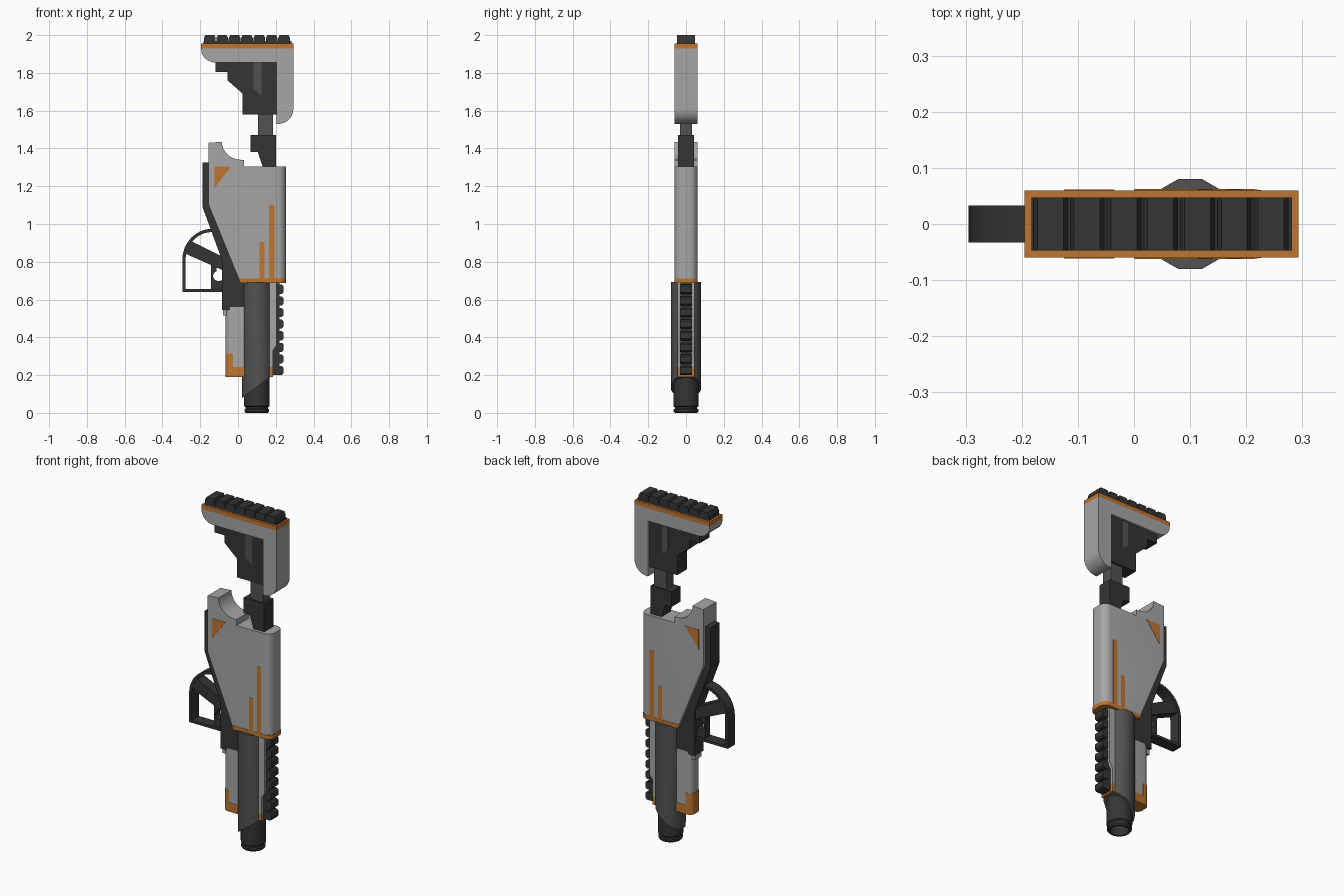
import bpy, bmesh, math

cube = bpy.data.objects.get("Cube")
if cube:
    bpy.data.objects.remove(cube, do_unlink=True)


def material(name, rgb):
    m = bpy.data.materials.new(name)
    m.use_nodes = True
    m.diffuse_color = (*rgb, 1)
    m.node_tree.nodes["Principled BSDF"].inputs["Base Color"].default_value = (*rgb, 1)
    return m


LIGHT = material("light_grey", (0.38, 0.38, 0.38))
MID = material("mid_grey", (0.085, 0.085, 0.085))
DARK = material("dark_grey", (0.035, 0.035, 0.035))
ORANGE = material("orange", (0.52, 0.18, 0.03))


def finish(name, bm, mat):
    bmesh.ops.recalc_face_normals(bm, faces=bm.faces)
    mesh = bpy.data.meshes.new(name)
    bm.to_mesh(mesh)
    bm.free()
    mesh.materials.append(mat)
    ob = bpy.data.objects.new(name, mesh)
    bpy.context.collection.objects.link(ob)
    bpy.ops.object.select_all(action="DESELECT")
    ob.select_set(True)
    bpy.context.view_layer.objects.active = ob
    bpy.ops.object.shade_smooth_by_angle(angle=math.radians(35))
    return ob


def prism(name, pts, half, mat, round_x=None, radius=0.04):
    """Extrude an x-z profile through y; optionally round the upright edges at round_x."""
    bm = bmesh.new()
    face = bm.faces.new([bm.verts.new((x, -half, z)) for x, z in pts])
    ext = bmesh.ops.extrude_face_region(bm, geom=[face])
    moved = [v for v in ext["geom"] if isinstance(v, bmesh.types.BMVert)]
    bmesh.ops.translate(bm, verts=moved, vec=(0, 2 * half, 0))
    if round_x is not None:
        edges = [e for e in bm.edges
                 if all(abs(v.co.x - round_x) < 1e-4 for v in e.verts)
                 and abs(e.verts[0].co.y - e.verts[1].co.y) < 1e-4]
        bmesh.ops.bevel(bm, geom=edges, offset=radius, segments=5,
                        profile=0.5, affect="EDGES")
    return finish(name, bm, mat)


def box(name, x0, x1, z0, z1, half, mat, **kw):
    return prism(name, [(x0, z0), (x1, z0), (x1, z1), (x0, z1)], half, mat, **kw)


def arc(cx, cz, rx, rz, a0, a1, n=8):
    angles = [math.radians(a0 + (a1 - a0) * i / n) for i in range(n + 1)]
    return [(cx + rx * math.cos(a), cz + rz * math.sin(a)) for a in angles]


def lathe(name, profile, cx, sides, mat):
    """Join rings of (radius, z) around an upright axis."""
    bm = bmesh.new()
    rings = []
    for r, z in profile:
        ring = []
        for i in range(sides):
            a = 2 * math.pi * (i + 0.5) / sides
            ring.append(bm.verts.new((cx + r * math.cos(a), r * math.sin(a), z)))
        rings.append(ring)
    for a, b in zip(rings, rings[1:]):
        for i in range(sides):
            j = (i + 1) % sides
            bm.faces.new((a[i], a[j], b[j], b[i]))
    bm.faces.new(rings[0])
    bm.faces.new(rings[-1])
    return finish(name, bm, mat)


# Stock with ridged butt pad
box("butt_plate", -0.195, 0.293, 1.93, 1.955, 0.06, ORANGE)
box("butt_pad_base", -0.183, 0.282, 1.955, 1.968, 0.047, DARK)
for i in range(7):
    x = -0.18 + 0.0655 * i
    prism(f"butt_pad_ridge_{i + 1}",
          [(x, 1.96), (x + 0.062, 1.96), (x + 0.062, 1.985), (x + 0.054, 2.0),
           (x + 0.008, 2.0), (x, 1.985)], 0.047, DARK)
prism("stock_shell",
      [(-0.195, 1.93)] + arc(-0.12, 1.925, 0.075, 0.07, 180, 270)
      + [(0.205, 1.855), (0.205, 1.53)] + arc(0.215, 1.61, 0.078, 0.08, 270, 360)
      + [(0.293, 1.93)], 0.06, LIGHT)
prism("stock_core",
      [(-0.12, 1.86), (0.21, 1.86), (0.21, 1.58), (0.025, 1.58), (0.025, 1.69),
       (-0.055, 1.76), (-0.055, 1.805), (-0.12, 1.805)], 0.045, DARK)
prism("stock_core_rib",
      [(0.082, 1.856), (0.124, 1.856), (0.124, 1.68), (0.082, 1.715)], 0.048, MID)
box("stock_tube", 0.105, 0.185, 1.45, 1.6, 0.033, MID)
prism("stock_joint",
      [(0.065, 1.47), (0.2, 1.47), (0.2, 1.29), (0.135, 1.29), (0.105, 1.38),
       (0.065, 1.38)], 0.042, DARK)

# Receiver body with rounded spine and orange markings
prism("receiver",
      [(-0.155, 1.43)] + arc(0.015, 1.435, 0.1, 0.095, 180, 270)
      + [(0.033, 1.34), (0.033, 1.305), (0.253, 1.305), (0.253, 0.7), (0.008, 0.7),
         (-0.155, 1.1)], 0.06, LIGHT, round_x=0.253)
prism("receiver_band",
      [(0.001, 0.712), (0.255, 0.712), (0.255, 0.688), (0.011, 0.688)],
      0.062, ORANGE, round_x=0.255)
prism("triangle_mark", [(-0.125, 1.305), (-0.035, 1.305), (-0.125, 1.19)], 0.0615, ORANGE)
box("long_stripe", 0.165, 0.193, 0.7, 1.1, 0.0615, ORANGE)
box("short_stripe", 0.114, 0.14, 0.7, 0.905, 0.0615, ORANGE)

# Dark underside frame
prism("lower_frame",
      [(-0.188, 1.325), (-0.15, 1.325), (-0.15, 1.1), (0.015, 0.69), (0.06, 0.69),
       (0.06, 0.56), (0.0, 0.545), (-0.085, 0.545), (-0.085, 0.81), (-0.188, 1.09)],
      0.042, DARK)

# Hand guard, grip and trigger
outer = arc(-0.135, 0.81, 0.16, 0.165, 90, 180) + [(-0.295, 0.64), (-0.08, 0.64)]
inner = arc(-0.135, 0.81, 0.143, 0.148, 90, 180) + [(-0.278, 0.655), (-0.08, 0.655)]
prism("hand_guard", outer + inner[::-1], 0.033, DARK)
prism("grip", [(-0.25, 0.91), (-0.08, 0.825), (-0.08, 0.755), (-0.283, 0.845)], 0.031, DARK)
prism("trigger",
      [(-0.142, 0.65), (-0.08, 0.65), (-0.08, 0.7)]
      + arc(-0.105, 0.725, 0.027, 0.027, 290, 110) + [(-0.115, 0.785), (-0.142, 0.785)],
      0.02, DARK)

# Barrel shroud with slanted lower end
shroud = lathe("barrel_shroud", [(0.0828, 0.0), (0.0828, 0.692)], 0.1, 12, MID)
for v in shroud.data.vertices:
    if v.co.z < 0.1:
        v.co.z = 0.077 + 0.75 * (v.co.x - 0.02)

# Hollow muzzle with grooves
lathe("muzzle",
      [(0.05, 0.1), (0.05, 0.0), (0.06, 0.0), (0.066, 0.008), (0.066, 0.018),
       (0.06, 0.022), (0.06, 0.03), (0.068, 0.036), (0.068, 0.22)], 0.1, 20, DARK)

# Front housing on both sides of the barrel
box("fore_housing", -0.065, 0.1, 0.2, 0.56, 0.043, LIGHT, round_x=-0.065, radius=0.03)
box("fore_collar", -0.08, 0.05, 0.515, 0.55, 0.03, LIGHT)
box("fore_corner", -0.067, -0.027, 0.19, 0.315, 0.045, ORANGE, round_x=-0.067, radius=0.03)
box("fore_end_band", -0.067, 0.185, 0.19, 0.242, 0.045, ORANGE, round_x=-0.067, radius=0.03)
prism("rail_mount",
      [(0.1, 0.69), (0.205, 0.69), (0.205, 0.36), (0.185, 0.33), (0.185, 0.23),
       (0.1, 0.23)], 0.045, LIGHT)

# Toothed rail
box("rail_base", 0.17, 0.22, 0.2, 0.69, 0.028, DARK)
for i in range(8):
    z = 0.2 + 0.0615 * i
    prism(f"rail_tooth_{i + 1}",
          [(0.2, z), (0.232, z), (0.24, z + 0.008), (0.24, z + 0.04),
           (0.232, z + 0.048), (0.2, z + 0.048)], 0.031, DARK)
